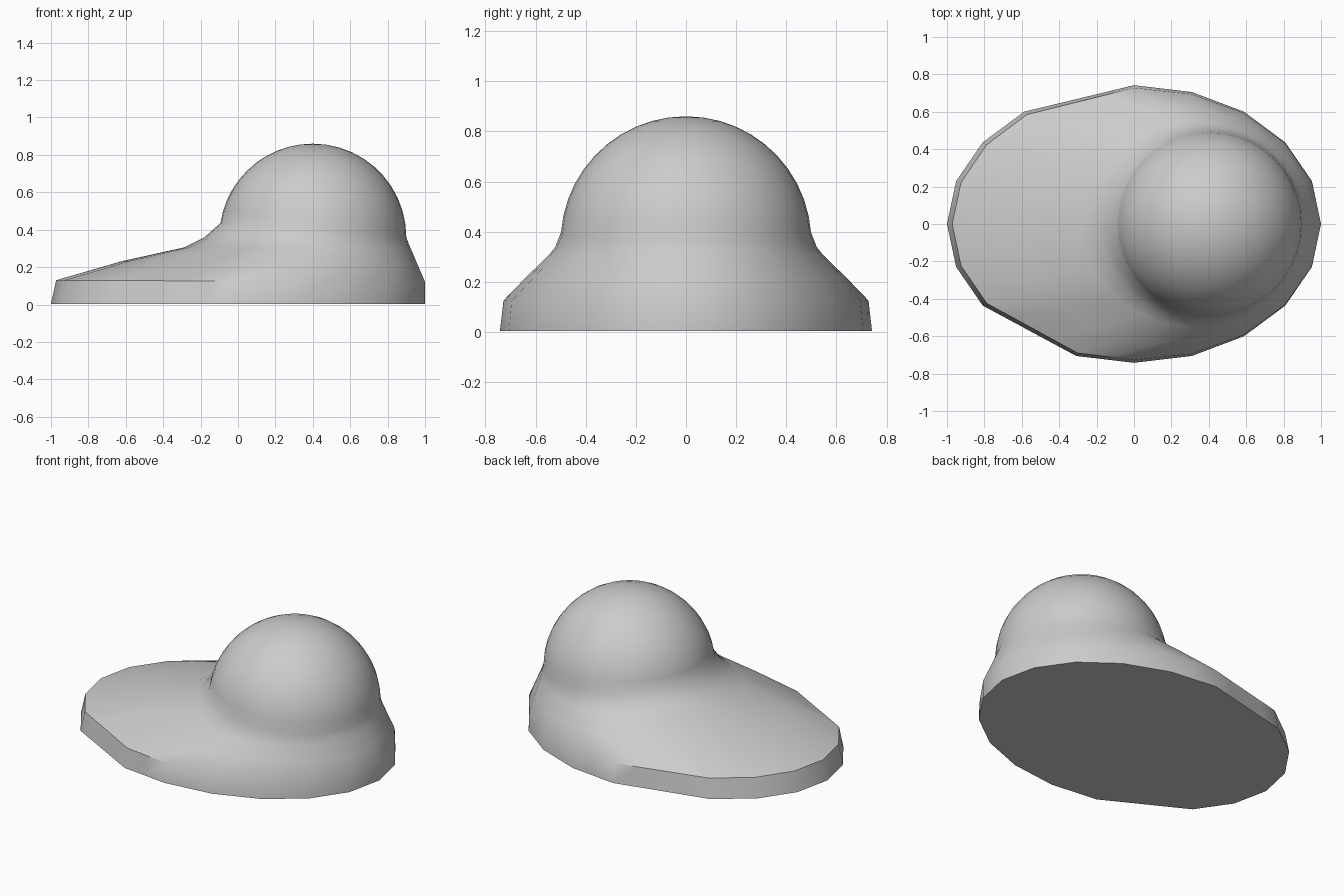
import bpy, bmesh
from math import sin, cos, pi, asin

if "Cube" in bpy.data.objects:
    bpy.data.objects.remove(bpy.data.objects["Cube"])

N = 40
# 20-sided oval with two corners dropped, as in the chipped outline
kept = [k for k in range(21) if k not in (6, 13)]


def outline(i):
    k = i * 20 / N
    a = max(q for q in kept if q <= k)
    b = min(q for q in kept if q >= k)
    f = 0 if a == b else (k - a) / (b - a)
    ta, tb = a * pi / 10, b * pi / 10
    return (cos(ta) * (1 - f) + cos(tb) * f,
            0.742 * (sin(ta) * (1 - f) + sin(tb) * f))


def column(i):
    """Profile from the ground, up the rim, slope and dome."""
    t = 2 * pi * i / N
    w = (1 - cos(t)) / 2          # 0 at the right end, 1 at the left end
    x, y = outline(i)
    s = 1 - 0.012 * sin(t) ** 2 - 0.028 * w ** 2
    rx, ry, rz = x * s, y * s, 0.12 + 0.01 * w
    p0 = asin(0.15 * w)
    nx, ny = 0.4 + 0.5 * cos(p0) * cos(t), 0.5 * cos(p0) * sin(t)
    pts = [(x, y, 0.004), (rx, ry, rz)]
    # slope with a soft fillet towards the dome on the left
    for f, lift in ((0.4, 0.012), (0.78, 0.0), (0.9, 0.025)):
        pts.append((rx + (nx - rx) * f, ry + (ny - ry) * f,
                    rz + (0.355 - rz) * f + lift * w ** 2))
    for j in range(11):
        p = p0 + (pi / 2 - p0) * j / 11
        pts.append((0.4 + 0.5 * cos(p) * cos(t), 0.5 * cos(p) * sin(t),
                    0.36 + 0.5 * sin(p)))
    return pts


# One skin: base rim, sloping brim and dome
bm = bmesh.new()
cols = [[bm.verts.new(p) for p in column(i)] for i in range(N)]
apex = bm.verts.new((0.4, 0, 0.86))
for i in range(N):
    a, b = cols[i], cols[(i + 1) % N]
    for j in range(len(a) - 1):
        bm.faces.new((a[j], b[j], b[j + 1], a[j + 1]))
    bm.faces.new((a[-1], b[-1], apex))
# Flat underside
bm.faces.new([c[0] for c in reversed(cols)])
bmesh.ops.recalc_face_normals(bm, faces=bm.faces)
mesh = bpy.data.meshes.new("domed_base")
bm.to_mesh(mesh)
bm.free()
ob = bpy.data.objects.new("domed_base", mesh)
bpy.context.collection.objects.link(ob)
bpy.context.view_layer.objects.active = ob
ob.select_set(True)
bpy.ops.object.shade_smooth_by_angle(angle=0.7)
